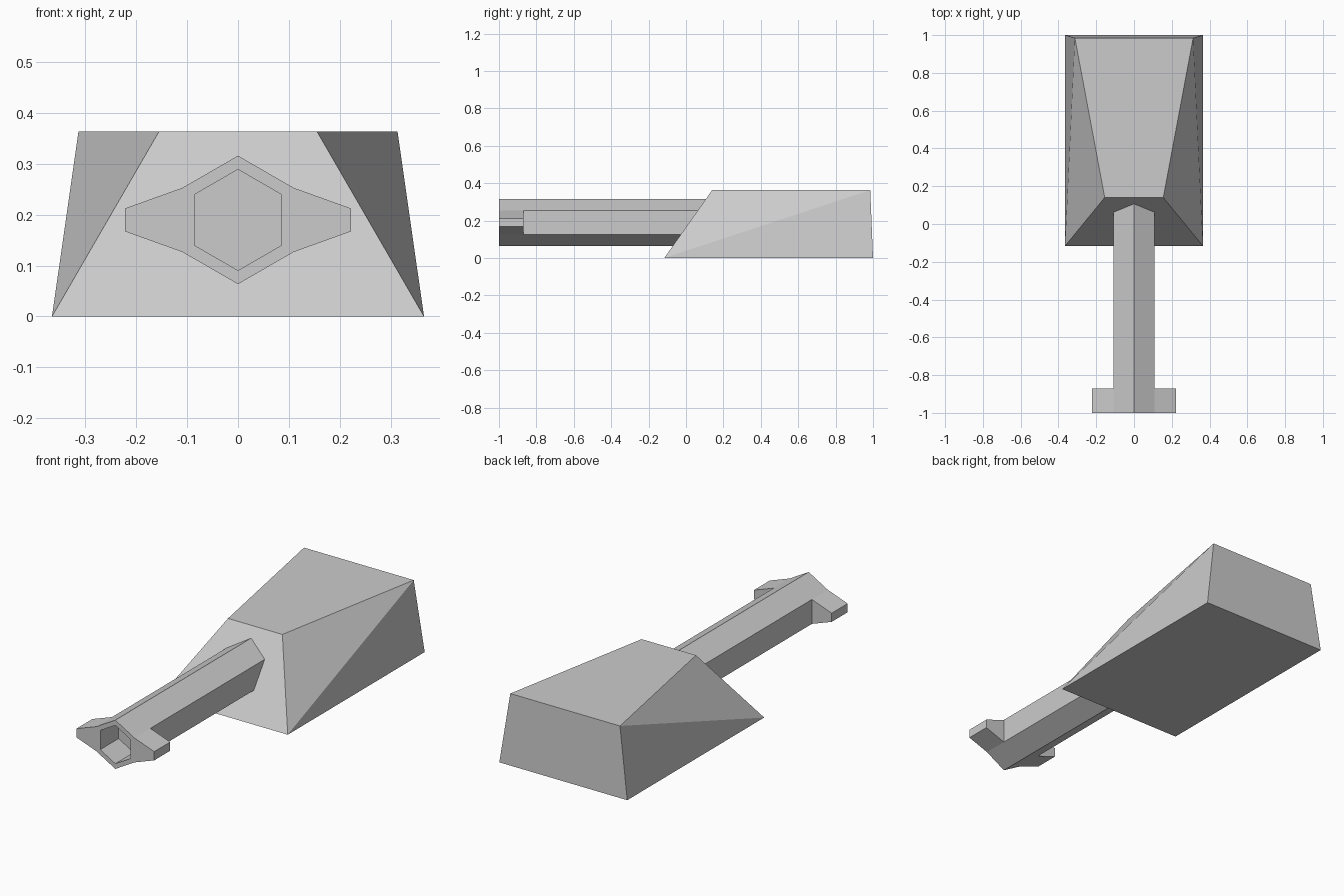
import bpy, bmesh, math

if "Cube" in bpy.data.objects:
    bpy.data.objects.remove(bpy.data.objects["Cube"])

CZ = 0.1895                      # height of the barrel axis


def finish(bm, name):
    bmesh.ops.recalc_face_normals(bm, faces=bm.faces)
    me = bpy.data.meshes.new(name)
    bm.to_mesh(me)
    bm.free()
    ob = bpy.data.objects.new(name, me)
    bpy.context.collection.objects.link(ob)
    return ob


# Turret housing: wedge-shaped box, narrow at the front of the roof
bm = bmesh.new()
corners = [(0.365, -0.116, 0), (0.365, 1.0, 0), (0.313, 0.985, 0.363), (0.155, 0.14, 0.363)]
right = [bm.verts.new(c) for c in corners]
left = [bm.verts.new((-x, y, z)) for x, y, z in corners]
for i in range(4):
    j = (i + 1) % 4
    bm.faces.new((right[i], right[j], left[j], left[i]))
for s in (right, left):          # slightly folded cheeks
    bm.faces.new((s[0], s[1], s[2]))
    bm.faces.new((s[0], s[2], s[3]))
finish(bm, "turret_housing")


# Barrel: hexagonal tube with a shallow bore, rear end cut to the sloped housing
def ring(bm, radius, y=None):
    verts = []
    for k in range(6):
        a = math.radians(90 + 60 * k)
        x, z = radius * math.cos(a), CZ + radius * math.sin(a)
        slope_y = -0.116 + 0.256 * z / 0.363 + 0.01
        verts.append(bm.verts.new((x, slope_y if y is None else y, z)))
    return verts


bm = bmesh.new()
rings = [ring(bm, 0.099, -0.85), ring(bm, 0.099, -1.0), ring(bm, 0.126, -1.0),
         ring(bm, 0.126, -0.87), ring(bm, 0.126)]
bm.faces.new(rings[0])
bm.faces.new(rings[-1])
for a, b in zip(rings, rings[1:]):
    for k in range(6):
        n = (k + 1) % 6
        bm.faces.new((a[k], a[n], b[n], b[k]))
bmesh.ops.recalc_face_normals(bm, faces=bm.faces)

# Muzzle brake: pull tapered fins out of both sides of the muzzle section
sides = [f for f in bm.faces
         if all(abs(v.co.x) > 0.1 and v.co.y < -0.86 for v in f.verts) and abs(f.normal.x) > 0.9]
for f in bmesh.ops.extrude_discrete_faces(bm, faces=sides)["faces"]:
    for v in f.verts:
        v.co.x = math.copysign(0.222, v.co.x)
        v.co.z = CZ + math.copysign(0.0225, v.co.z - CZ)
finish(bm, "gun_barrel")
